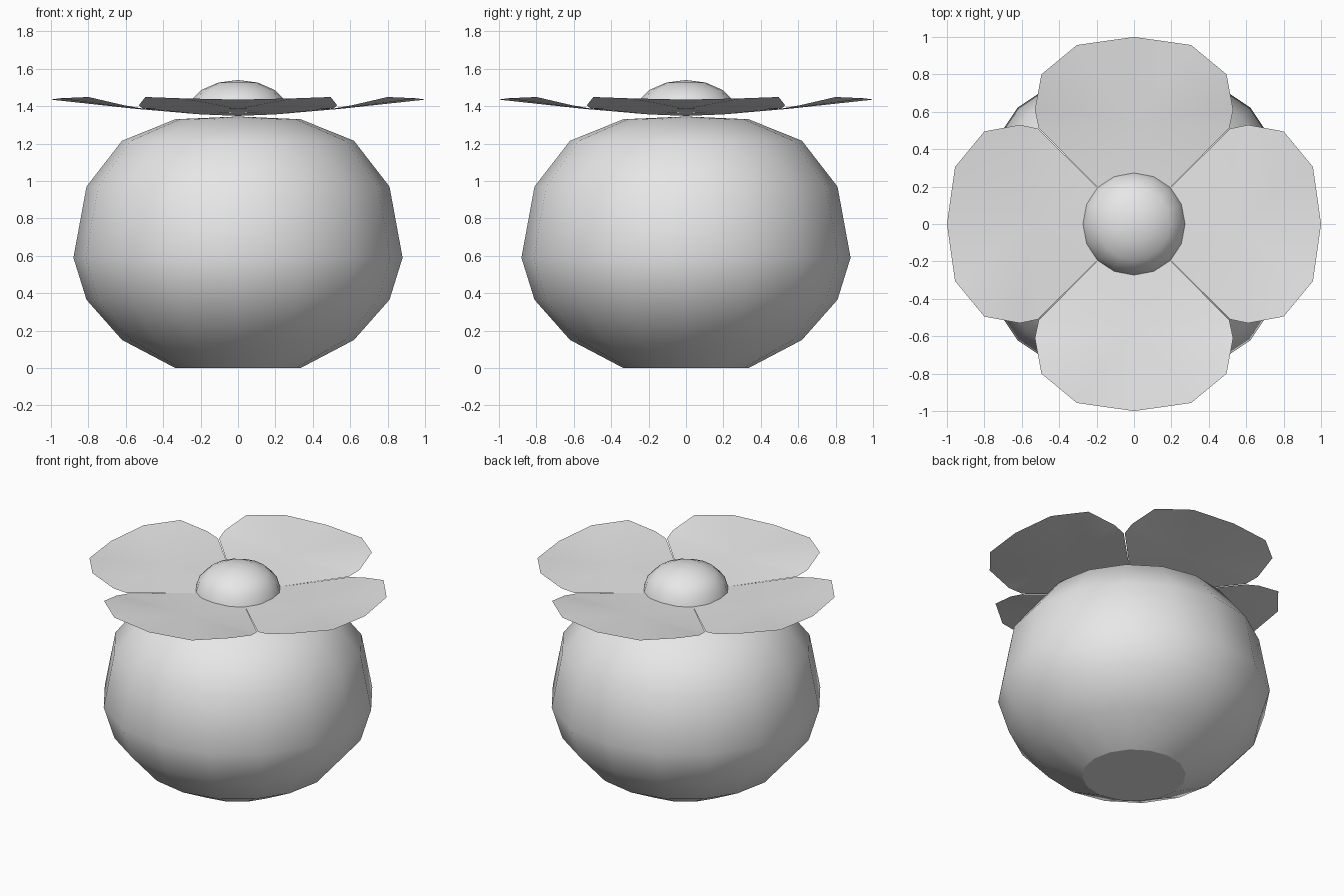
import bpy, bmesh, math
from mathutils import Matrix

cube = bpy.data.objects.get("Cube")
if cube:
    bpy.data.objects.remove(cube, do_unlink=True)

SIDES = 16


def make_material(name, rgb):
    mat = bpy.data.materials.new(name)
    mat.use_nodes = True
    colour = (*rgb, 1.0)
    mat.diffuse_color = colour
    mat.node_tree.nodes["Principled BSDF"].inputs["Base Color"].default_value = colour
    return mat


def finish(name, bm, mat):
    mesh = bpy.data.meshes.new(name)
    bm.to_mesh(mesh)
    bm.free()
    mesh.materials.append(mat)
    obj = bpy.data.objects.new(name, mesh)
    bpy.context.collection.objects.link(obj)
    return obj


def lathe(name, profile, mat):
    """Spin a bottom-to-top profile of (radius, z) and close both ends."""
    bm = bmesh.new()
    rings = []
    for r, z in profile:
        if r == 0:
            rings.append([bm.verts.new((0, 0, z))] * SIDES)
        else:
            rings.append([bm.verts.new((r * math.cos(a), r * math.sin(a), z))
                          for a in (math.tau * i / SIDES for i in range(SIDES))])
    for low, high in zip(rings, rings[1:]):
        for i in range(SIDES):
            j = (i + 1) % SIDES
            corners = dict.fromkeys((low[i], low[j], high[j], high[i]))
            bm.faces.new(list(corners)).smooth = True
    # Flat base with a crisp rim
    base = bm.faces.new(rings[0][::-1])
    for edge in base.edges:
        edge.smooth = False
    return finish(name, bm, mat)


grey = make_material("light grey", (0.8, 0.8, 0.8))

# Rounded pot body
lathe("body", [(0.335, 0), (0.62, 0.15), (0.81, 0.365), (0.88, 0.59),
               (0.81, 0.97), (0.62, 1.215), (0.335, 1.33), (0, 1.345)], grey)

# Domed flower centre
dome_angles = [math.pi / 2 * i / 4 for i in range(4)]
lathe("flower_centre",
      [(0.275 * math.cos(a), 1.36 + 0.18 * math.sin(a)) for a in dome_angles]
      + [(0, 1.54)], grey)

# Four thin cupped petals, each fanned out from its midline
half_outline = [(0.2, 0.2, 1.356), (0.51, 0.515, 1.388), (0.53, 0.61, 1.405),
                (0.495, 0.8, 1.449), (0.305, 0.957, 1.442)]
for index, side in enumerate(("back", "left", "front", "right")):
    bm = bmesh.new()
    root = bm.verts.new((0, 0, 1.348))
    middle = bm.verts.new((0, 0.55, 1.386))
    tip = bm.verts.new((0, 1, 1.435))
    right = [bm.verts.new(p) for p in half_outline]
    left = [bm.verts.new((-x, y, z)) for x, y, z in half_outline]
    loop = [root] + right + [tip] + left[::-1]
    for a, b in zip(loop, loop[1:] + loop[:1]):
        bm.faces.new((middle, a, b)).smooth = True
    bmesh.ops.recalc_face_normals(bm, faces=bm.faces)
    if sum(f.normal.z for f in bm.faces) < 0:
        bmesh.ops.reverse_faces(bm, faces=bm.faces)
    bm.transform(Matrix.Rotation(-index * math.pi / 2, 4, "Z"))
    finish(side + "_petal", bm, grey)
